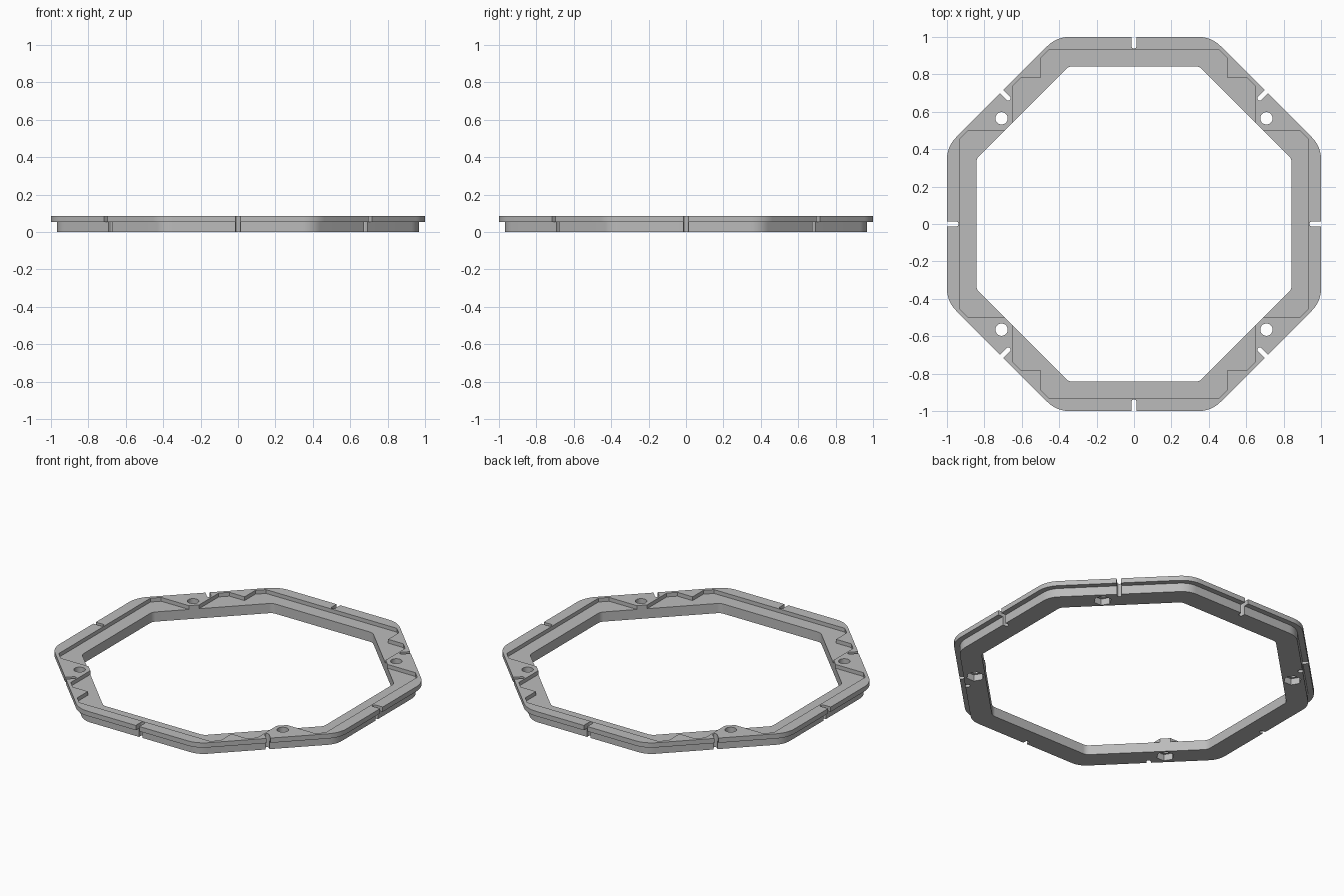
import bpy, bmesh
from math import sin, cos, tan, pi, radians
from mathutils import Matrix, Vector

old = bpy.data.objects.get("Cube")
if old:
    bpy.data.objects.remove(old, do_unlink=True)

HEIGHT, LIP_Z, FLOOR_Z = 0.085, 0.055, 0.061

grey = bpy.data.materials.new("plain grey")
grey.use_nodes = True
grey.diffuse_color = (0.5, 0.5, 0.5, 1)
bsdf = next(n for n in grey.node_tree.nodes if n.type == 'BSDF_PRINCIPLED')
bsdf.inputs["Base Color"].default_value = (0.5, 0.5, 0.5, 1)


def octagon(apothem, radius, steps=8):
    """Rounded octagon outline, flat sides facing the axes."""
    reach = (apothem - radius) / cos(pi / 8)
    pts = []
    for k in range(8):
        corner = pi / 8 + k * pi / 4
        for s in range(steps + 1):
            a = corner - pi / 8 + s / steps * pi / 4
            pts.append((reach * cos(corner) + radius * cos(a),
                        reach * sin(corner) + radius * sin(a)))
    return pts


def circle(x, y, radius, sides, turn=0.0):
    return [(x + radius * cos(turn + 2 * pi * i / sides),
             y + radius * sin(turn + 2 * pi * i / sides)) for i in range(sides)]


def add_prism(bm, pts, z0, z1):
    low = [bm.verts.new((x, y, z0)) for x, y in pts]
    high = [bm.verts.new((x, y, z1)) for x, y in pts]
    bm.faces.new(low[::-1])
    bm.faces.new(high)
    n = len(pts)
    for i in range(n):
        j = (i + 1) % n
        bm.faces.new((low[i], low[j], high[j], high[i]))


def make_object(name, bm):
    bmesh.ops.recalc_face_normals(bm, faces=bm.faces)
    mesh = bpy.data.meshes.new(name)
    bm.to_mesh(mesh)
    bm.free()
    mesh.materials.append(grey)
    obj = bpy.data.objects.new(name, mesh)
    bpy.context.collection.objects.link(obj)
    return obj


def prism_object(name, prisms):
    bm = bmesh.new()
    for pts, z0, z1 in prisms:
        add_prism(bm, pts, z0, z1)
    return make_object(name, bm)


def boolean(target, tool, operation):
    mod = target.modifiers.new(tool.name, 'BOOLEAN')
    mod.operation = operation
    mod.solver = 'EXACT'
    mod.object = tool
    tool.hide_render = True
    bpy.context.view_layer.objects.active = target
    bpy.ops.object.modifier_apply(modifier=mod.name)
    bpy.data.objects.remove(tool, do_unlink=True)


# Ring: stepped cross-section swept around the octagon
section = [(0.967, 0.13, 0), (0.967, 0.13, LIP_Z), (1.0, 0.163, LIP_Z),
           (1.0, 0.163, HEIGHT), (0.843, 0.05, HEIGHT), (0.843, 0.05, 0)]
bm = bmesh.new()
loops = [[bm.verts.new((x, y, z)) for x, y in octagon(a, r)] for a, r, z in section]
count = len(loops[0])
for a, b in zip(loops, loops[1:] + loops[:1]):
    for i in range(count):
        j = (i + 1) % count
        bm.faces.new((a[i], a[j], b[j], b[i]))
ring = make_object("octagonal_ring", bm)

# Recessed top bed: stepped outline kept just inside the outer wall
quarter = [(0.93, 0.5), (0.65, 0.5), (0.65, 0.78), (0.5, 0.78), (0.5, 0.93)]
outline = (quarter + [(-x, y) for x, y in quarter[::-1]]
           + [(-x, -y) for x, y in quarter] + [(x, -y) for x, y in quarter[::-1]])
bed = prism_object("bed_cutter", [(outline, FLOOR_Z, 0.2)])
limit = prism_object("bed_limit", [(octagon(0.98, 0.143), 0.03, 0.15)])
boolean(bed, limit, 'INTERSECT')
boolean(ring, bed, 'DIFFERENCE')

# Round-ended slots in the middle of each side
half = 0.0125
slot = [(0.95 + half * cos(a), half * sin(a))
        for a in (radians(90 + 22.5 * s) for s in range(9))]
slot += [(1.1, -half), (1.1, half)]
slots = []
for k in range(8):
    turn = Matrix.Rotation(k * pi / 4, 2)
    slots.append(([tuple(turn @ Vector(p)) for p in slot], -0.1, 0.2))
boolean(ring, prism_object("slot_cutter", slots), 'DIFFERENCE')

# Bolt holes in the raised pads, with six-sided nut pockets beneath
spots = [(sx * 0.708, sy * 0.565) for sx in (-1, 1) for sy in (-1, 1)]
holes = [(circle(x, y, 0.033, 32), -0.1, 0.2) for x, y in spots]
pockets = [(circle(x, y, 0.052, 6), -0.1, 0.04) for x, y in spots]
boolean(ring, prism_object("hole_cutter", holes), 'DIFFERENCE')
boolean(ring, prism_object("pocket_cutter", pockets), 'DIFFERENCE')

# Smooth the rounded corners, keep the edges crisp
bpy.ops.object.select_all(action='DESELECT')
ring.select_set(True)
bpy.context.view_layer.objects.active = ring
bpy.ops.object.shade_smooth_by_angle(angle=radians(30))
